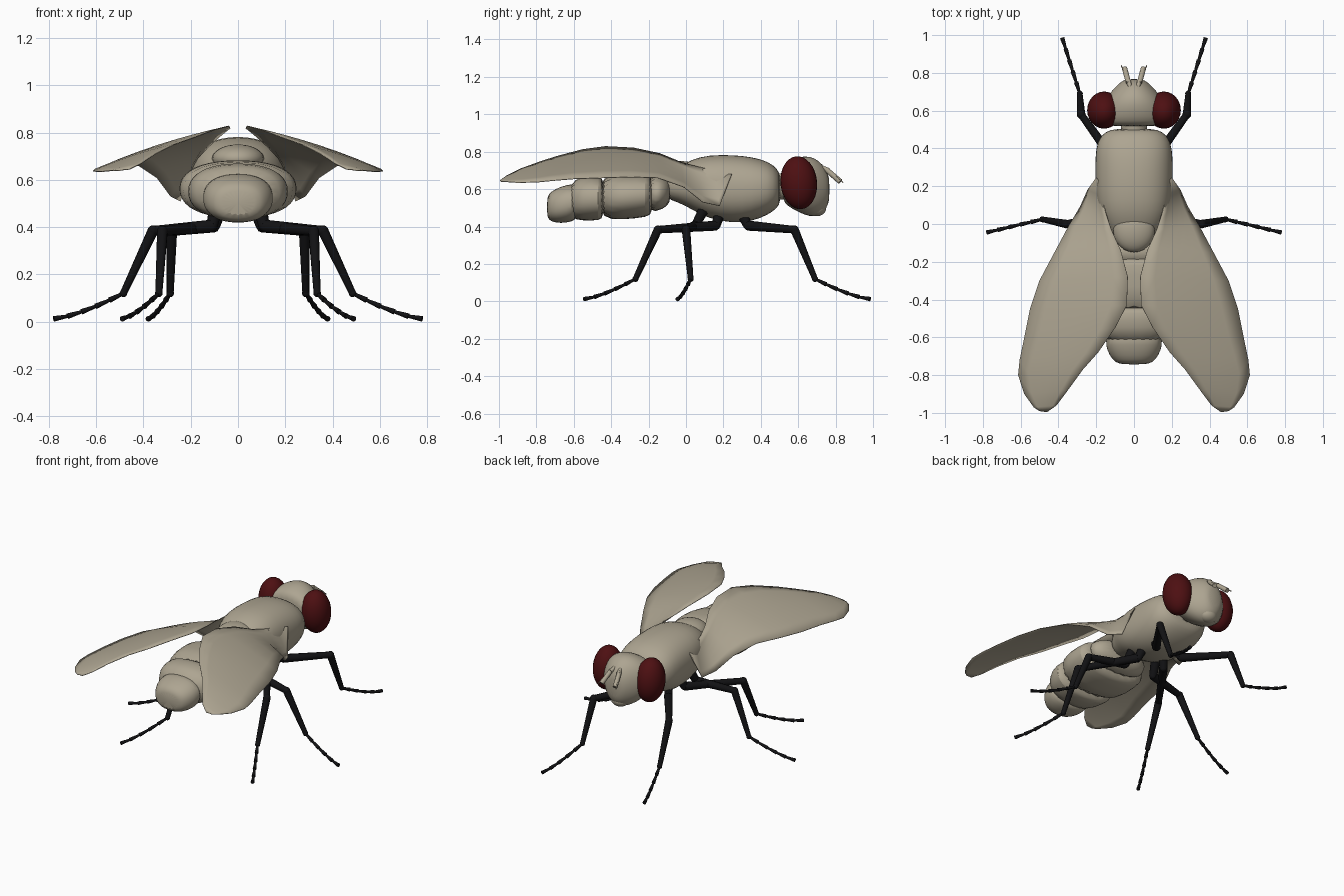
import bpy, bmesh, math
from mathutils import Vector, Matrix

cube = bpy.data.objects.get("Cube")
if cube:
    bpy.data.objects.remove(cube, do_unlink=True)


def make_material(name, colour):
    mat = bpy.data.materials.new(name)
    mat.use_nodes = True
    mat.diffuse_color = (*colour, 1)
    bsdf = next(n for n in mat.node_tree.nodes if n.type == 'BSDF_PRINCIPLED')
    bsdf.inputs["Base Color"].default_value = (*colour, 1)
    return mat


body_tan = make_material("body_tan", (0.42, 0.375, 0.285))
eye_red = make_material("eye_red", (0.075, 0.005, 0.006))
leg_black = make_material("leg_black", (0.006, 0.006, 0.007))


def finish(bm, name, mat, mirror=False, subdivide=0, thickness=0, angle=45):
    """Turn a bmesh into a shaded object, with optional modifiers."""
    bmesh.ops.recalc_face_normals(bm, faces=bm.faces)
    mesh = bpy.data.meshes.new(name)
    bm.to_mesh(mesh)
    bm.free()
    obj = bpy.data.objects.new(name, mesh)
    bpy.context.collection.objects.link(obj)
    mesh.materials.append(mat)
    if thickness:
        solid = obj.modifiers.new("thickness", 'SOLIDIFY')
        solid.thickness = thickness
        solid.offset = 0
    if mirror:
        obj.modifiers.new("mirror", 'MIRROR').use_mirror_merge = False
    if subdivide:
        subsurf = obj.modifiers.new("subdivide", 'SUBSURF')
        subsurf.levels = subsurf.render_levels = subdivide
    bpy.ops.object.select_all(action='DESELECT')
    obj.select_set(True)
    bpy.context.view_layer.objects.active = obj
    bpy.ops.object.shade_smooth_by_angle(angle=math.radians(angle))
    return obj


def loft(name, rings, mat=body_tan, sides=20, power=2.3):
    """Loft rounded sections along y; each is (y, half width, bottom, top)."""
    bm = bmesh.new()
    loops = []
    for y, width, low, high in rings:
        loop = []
        for i in range(sides):
            a = math.tau * i / sides
            c, s = math.cos(a), math.sin(a)
            x = math.copysign(abs(c) ** (2 / power), c) * width
            z = math.copysign(abs(s) ** (2 / power), s) * (high - low) / 2
            loop.append(bm.verts.new((x, y, z + (low + high) / 2)))
        loops.append(loop)
    for a, b in zip(loops, loops[1:]):
        for i in range(sides):
            j = (i + 1) % sides
            bm.faces.new((a[i], a[j], b[j], b[i]))
    bm.faces.new(loops[0])
    bm.faces.new(loops[-1])
    return finish(bm, name, mat, subdivide=1)


def ball(bm, centre, size, tilt=0):
    place = (Matrix.Translation(centre) @ Matrix.Rotation(tilt, 4, 'X')
             @ Matrix.Diagonal((*size, 1)))
    bmesh.ops.create_uvsphere(bm, u_segments=24, v_segments=16, radius=1, matrix=place)


def limb(bm, start, end, r_start, r_end, sides=10):
    """Tapered rod between two points."""
    start, end = Vector(start), Vector(end)
    along = end - start
    place = (Matrix.Translation((start + end) / 2)
             @ along.to_track_quat('Z', 'Y').to_matrix().to_4x4())
    bmesh.ops.create_cone(bm, cap_ends=True, segments=sides, radius1=r_start,
                          radius2=r_end, depth=along.length, matrix=place)


# Thorax with the small plate behind it, and the neck
loft("thorax", [(0.505, 0.1, 0.53, 0.67), (0.49, 0.155, 0.5, 0.71),
                (0.44, 0.198, 0.46, 0.75), (0.35, 0.208, 0.425, 0.775),
                (0.25, 0.208, 0.415, 0.785), (0.12, 0.203, 0.44, 0.785),
                (0.03, 0.175, 0.49, 0.76), (-0.04, 0.13, 0.53, 0.72),
                (-0.12, 0.1, 0.55, 0.67)])
bm = bmesh.new()
ball(bm, (0, -0.03, 0.69), (0.11, 0.12, 0.06))
finish(bm, "scutellum", body_tan)
bm = bmesh.new()
limb(bm, (0, 0.47, 0.61), (0, 0.56, 0.62), 0.07, 0.07, 16)
finish(bm, "neck", body_tan)

# Abdomen in overlapping segments
segments = {
    "first": [(-0.08, 0.12, 0.53, 0.64), (-0.12, 0.2, 0.49, 0.67), (-0.21, 0.238, 0.465, 0.68)],
    "second": [(-0.18, 0.22, 0.47, 0.67), (-0.2, 0.25, 0.45, 0.685),
               (-0.33, 0.255, 0.435, 0.685), (-0.47, 0.228, 0.435, 0.675)],
    "third": [(-0.44, 0.2, 0.45, 0.655), (-0.46, 0.22, 0.43, 0.672),
              (-0.55, 0.205, 0.43, 0.672), (-0.63, 0.16, 0.44, 0.635)],
    "last": [(-0.58, 0.13, 0.44, 0.62), (-0.61, 0.155, 0.425, 0.63), (-0.67, 0.145, 0.415, 0.615),
             (-0.72, 0.115, 0.425, 0.59), (-0.745, 0.08, 0.445, 0.56)],
}
for label, rings in segments.items():
    loft("abdomen_" + label + "_segment", rings)

# Head, mouth, eyes and antennae
loft("head", [(0.515, 0.14, 0.54, 0.72), (0.54, 0.17, 0.51, 0.75),
              (0.6, 0.175, 0.475, 0.775), (0.66, 0.155, 0.45, 0.78),
              (0.71, 0.115, 0.455, 0.755), (0.75, 0.075, 0.49, 0.71),
              (0.768, 0.045, 0.54, 0.66)], power=2)
bm = bmesh.new()
ball(bm, (0, 0.7, 0.5), (0.06, 0.05, 0.045))
finish(bm, "mouth", body_tan)
bm = bmesh.new()
ball(bm, (0.158, 0.603, 0.634), (0.09, 0.098, 0.142), 0.1)
finish(bm, "eyes", eye_red, mirror=True)
bm = bmesh.new()
limb(bm, (0.02, 0.72, 0.72), (0.03, 0.76, 0.7), 0.01, 0.014)
limb(bm, (0.03, 0.75, 0.705), (0.05, 0.825, 0.64), 0.014, 0.015)
limb(bm, (0.03, 0.75, 0.715), (0.068, 0.84, 0.635), 0.005, 0.003, 6)
finish(bm, "antennae", body_tan, mirror=True)

# Wings: strips between the leading edge and the trailing edge
leading = [(0.2, 0.245, 0.68), (0.245, 0.18, 0.51), (0.285, 0.09, 0.53), (0.345, -0.01, 0.61),
           (0.42, -0.15, 0.66), (0.5, -0.3, 0.665), (0.55, -0.45, 0.66), (0.58, -0.6, 0.655),
           (0.605, -0.72, 0.645), (0.613, -0.8, 0.637), (0.58, -0.9, 0.635),
           (0.53, -0.97, 0.64), (0.5, -0.99, 0.64)]
trailing = [(0.18, 0.22, 0.68), (0.17, 0.15, 0.7), (0.15, 0.06, 0.72), (0.12, -0.03, 0.745),
            (0.07, -0.14, 0.79), (0.033, -0.28, 0.82), (0.038, -0.43, 0.828), (0.1, -0.55, 0.812),
            (0.19, -0.68, 0.778), (0.27, -0.77, 0.75), (0.35, -0.88, 0.71),
            (0.41, -0.96, 0.67), (0.46, -0.995, 0.645)]
columns = 6
bm = bmesh.new()
rows = []
for front, back in zip(leading, trailing):
    row = []
    for i in range(columns + 1):
        t = i / columns
        point = Vector(front).lerp(Vector(back), t)
        point.z += 0.1 * (Vector(front) - Vector(back)).length * t * (1 - t)
        row.append(bm.verts.new(point))
    rows.append(row)
for a, b in zip(rows, rows[1:]):
    for i in range(columns):
        bm.faces.new((a[i], a[i + 1], b[i + 1], b[i]))
finish(bm, "wings", body_tan, mirror=True, thickness=0.004)

# Legs: hip, root, knee, ankle and foot
legs = {
    "front": [(0.08, 0.3, 0.47), (0.1, 0.33, 0.405), (0.28, 0.58, 0.383),
              (0.287, 0.69, 0.12), (0.38, 0.985, 0.012)],
    "middle": [(0.09, 0.1, 0.5), (0.11, 0.05, 0.405), (0.36, 0.0, 0.385),
               (0.485, 0.025, 0.12), (0.78, -0.045, 0.012)],
    "rear": [(0.08, 0.18, 0.47), (0.1, 0.16, 0.405), (0.32, -0.15, 0.383),
             (0.335, -0.27, 0.12), (0.49, -0.545, 0.012)],
}
joints = 5
for label, points in legs.items():
    hip, root, knee, ankle, foot = map(Vector, points)
    bm = bmesh.new()
    limb(bm, hip, root, 0.03, 0.024)
    limb(bm, root, knee, 0.027, 0.02)
    limb(bm, knee, ankle, 0.023, 0.015)
    for joint in (root, knee, ankle):
        size = 0.016 if joint is ankle else 0.023
        ball(bm, joint, (size, size, size))
    # Foot joints flare towards their ends and flatten onto the ground
    path = []
    for i in range(joints + 1):
        t = i / joints
        p = ankle.lerp(foot, t)
        p.z = foot.z + (ankle.z - foot.z) * (1 - t) ** 1.4
        path.append(p)
    for a, b in zip(path, path[1:]):
        limb(bm, a, b, 0.007, 0.012, 8)
    finish(bm, label + "_legs", leg_black, mirror=True)
